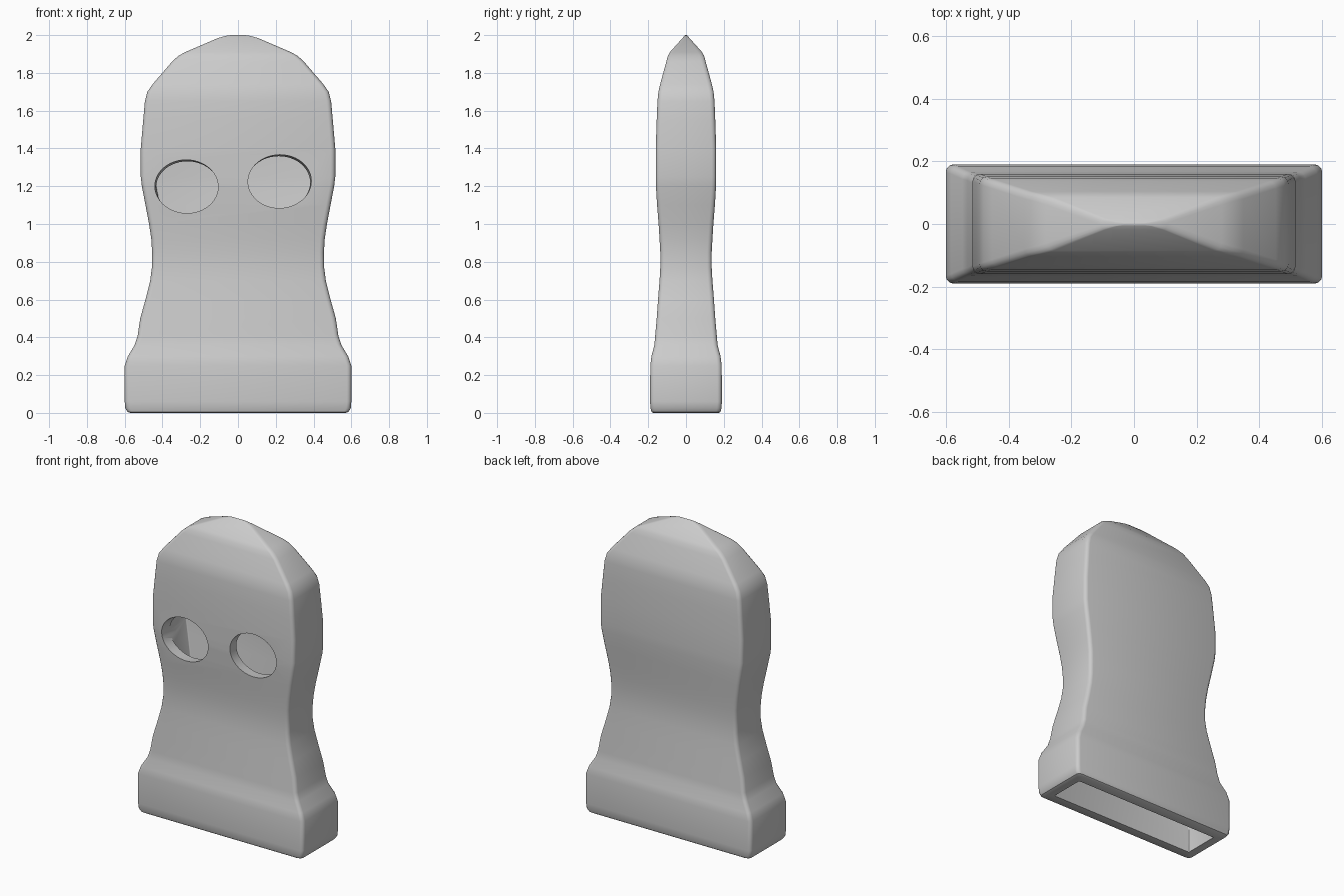
import bpy, bmesh, math

if "Cube" in bpy.data.objects:
    bpy.data.objects.remove(bpy.data.objects["Cube"])

# z, half width, half depth of the outer shell
OUTER = [(0, .57, .175), (.006, .585, .183), (.025, .597, .188), (.06, .6, .19), (.25, .6, .189),
         (.3, .583, .183), (.36, .547, .167), (.41, .531, .163), (.5, .518, .155),
         (.6, .49, .148), (.7, .465, .14), (.77, .456, .136), (.85, .455, .136),
         (.92, .459, .14), (1.0, .471, .145), (1.1, .49, .153), (1.2, .509, .159),
         (1.25, .515, .16), (1.4, .515, .16), (1.55, .502, .155), (1.65, .493, .151),
         (1.7, .48, .146), (1.74, .452, .137), (1.86, .349, .104), (1.89, .316, .096),
         (1.91, .28, .085), (1.985, .105, .018), (1.997, .06, .007), (2.0, .035, .003)]
WALL = .075
# cavity follows the outer shell, then closes under the crown
INNER = [(z, w - WALL, d - WALL) for z, w, d in [(0, .6, .19)] + [s for s in OUTER if .06 <= s[0] <= 1.65]]
INNER += [(1.7, .38, .062), (1.85, .25, .025)]


def ring(bm, z, w, d, radius):
    """Rounded rectangle of vertices at height z."""
    r = min(radius, w * .8, d * .8)
    verts = []
    for i, (sx, sy) in enumerate([(1, 1), (-1, 1), (-1, -1), (1, -1)]):
        for k in range(4):
            a = math.radians(90 * i + 30 * k)
            verts.append(bm.verts.new((sx * (w - r) + r * math.cos(a),
                                       sy * (d - r) + r * math.sin(a), z)))
    return verts


def bridge(bm, a, b):
    n = len(a)
    for i in range(n):
        bm.faces.new((a[i], a[(i + 1) % n], b[(i + 1) % n], b[i]))


# Hollow mask shell, open at the neck
bm = bmesh.new()
outer = [ring(bm, z, w, d, .024) for z, w, d in OUTER]
inner = [ring(bm, z, w, d, .006) for z, w, d in INNER]
for loops in (outer, inner):
    for a, b in zip(loops, loops[1:]):
        bridge(bm, a, b)
    bm.faces.new(loops[-1])
bridge(bm, outer[0], inner[0])
bmesh.ops.recalc_face_normals(bm, faces=bm.faces)
mesh = bpy.data.meshes.new("mask")
bm.to_mesh(mesh)
bm.free()
mask = bpy.data.objects.new("mask", mesh)
bpy.context.collection.objects.link(mask)
bpy.context.view_layer.objects.active = mask


# Oval eye holes, slightly tilted, through the front wall only
def cut_eye(x, z, yaw):
    bpy.ops.mesh.primitive_cylinder_add(vertices=48, radius=1, depth=1, location=(x, -.15, z),
                                        rotation=(math.radians(84), 0, math.radians(yaw)))
    cutter = bpy.context.object
    cutter.name = "eye_cutter"
    cutter.scale = (.167, .14, .2)
    cutter.hide_render = True
    bpy.context.view_layer.objects.active = mask
    mod = mask.modifiers.new("eye_hole", 'BOOLEAN')
    mod.operation = 'DIFFERENCE'
    mod.solver = 'EXACT'
    mod.object = cutter
    bpy.ops.object.modifier_apply(modifier=mod.name)
    bpy.data.objects.remove(cutter)


cut_eye(-.272, 1.198, -5)
cut_eye(.22, 1.225, 5)

bpy.ops.object.select_all(action='DESELECT')
mask.select_set(True)
bpy.context.view_layer.objects.active = mask
bpy.ops.object.shade_smooth_by_angle(angle=math.radians(30))
